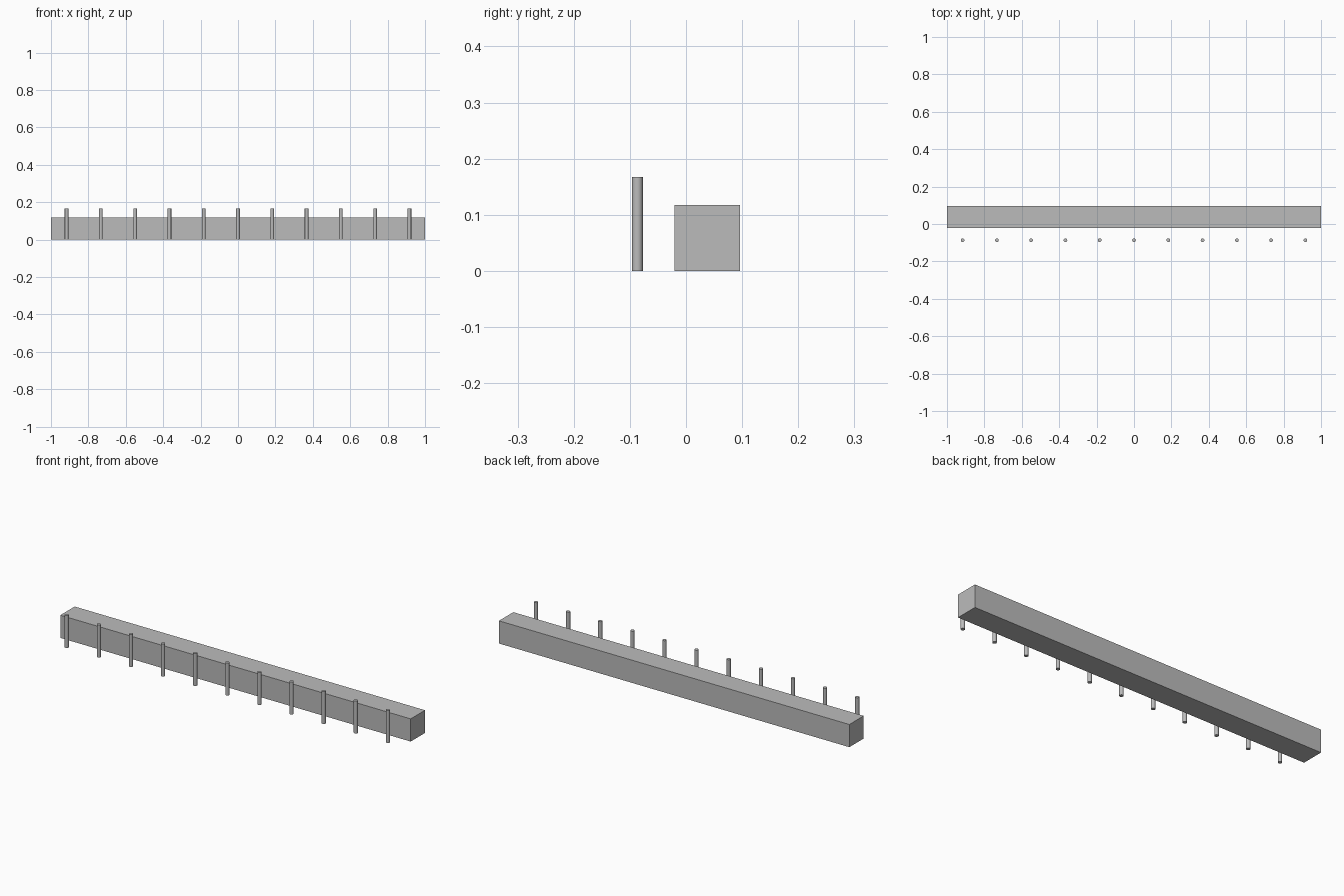
import bpy

cube = bpy.data.objects.get("Cube")
if cube:
    bpy.data.objects.remove(cube, do_unlink=True)

# Single plain grey
GREY = (0.5, 0.5, 0.5, 1.0)
grey = bpy.data.materials.new("grey")
grey.use_nodes = True
grey.diffuse_color = GREY
grey.node_tree.nodes["Principled BSDF"].inputs["Base Color"].default_value = GREY

# Long square beam at the back
DEPTH, BEAM = 0.193, 0.117
bpy.ops.mesh.primitive_cube_add(size=1, location=(0, (DEPTH - BEAM) / 2, BEAM / 2))
beam = bpy.context.object
beam.name = "beam"
beam.scale = (2, BEAM, BEAM)
bpy.ops.object.transform_apply(location=False, rotation=False, scale=True)
beam.data.materials.append(grey)

# Row of round posts along the front
COUNT, SPACING, RADIUS, HEIGHT = 11, 0.1833, 0.0098, 0.167
for i in range(COUNT):
    x = (i - (COUNT - 1) / 2) * SPACING
    bpy.ops.mesh.primitive_cylinder_add(
        vertices=24, radius=RADIUS, depth=HEIGHT,
        location=(x, RADIUS - DEPTH / 2, HEIGHT / 2))
    post = bpy.context.object
    post.name = f"post_{i + 1}"
    post.data.materials.append(grey)
    bpy.ops.object.shade_smooth_by_angle()
